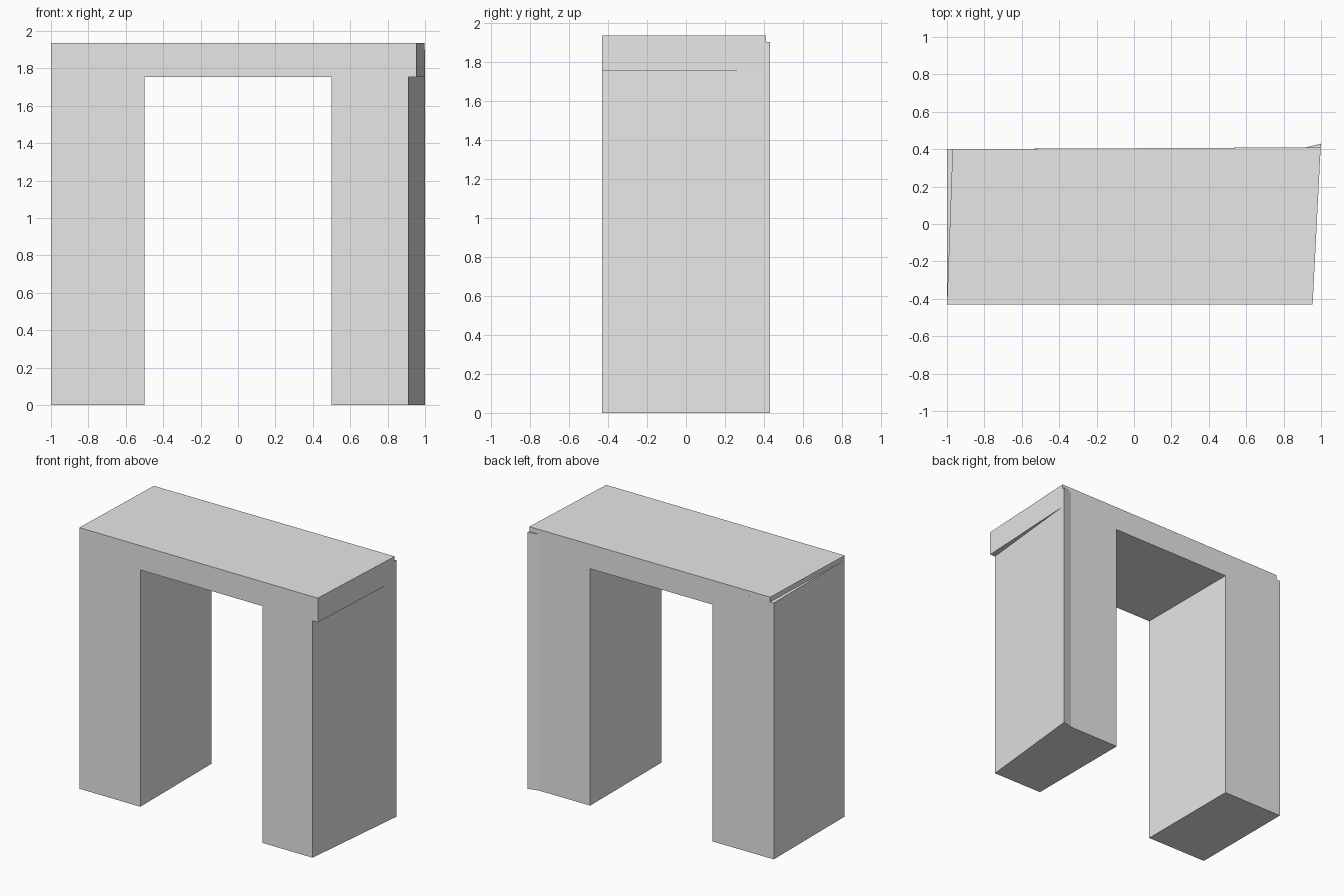
import bpy
import bmesh

default_cube = bpy.data.objects.get("Cube")
if default_cube:
    bpy.data.objects.remove(default_cube, do_unlink=True)

# One plain grey for the whole arch
GREY = (0.8, 0.8, 0.8, 1.0)
grey = bpy.data.materials.new("light_grey")
grey.use_nodes = True
grey.diffuse_color = GREY
grey.node_tree.nodes["Principled BSDF"].inputs["Base Color"].default_value = GREY

FRONT = -0.43


def back(x):
    """Depth of the slightly skewed back wall at a given x."""
    return 0.405 + 0.005 * x


def prism(name, outline, bottom, top):
    """Extrude a plan outline upwards into a flat-faced solid."""
    bm = bmesh.new()
    base = bm.faces.new([bm.verts.new((x, y, bottom)) for x, y in outline])
    extruded = bmesh.ops.extrude_face_region(bm, geom=[base])["geom"]
    upper = [v for v in extruded if isinstance(v, bmesh.types.BMVert)]
    bmesh.ops.translate(bm, verts=upper, vec=(0, 0, top - bottom))
    bmesh.ops.recalc_face_normals(bm, faces=bm.faces)
    mesh = bpy.data.meshes.new(name)
    bm.to_mesh(mesh)
    bm.free()
    mesh.materials.append(grey)
    obj = bpy.data.objects.new(name, mesh)
    bpy.context.collection.objects.link(obj)
    return obj


# Top slab, its ends slanting towards the back
prism("top_slab",
      [(-1, FRONT), (0.955, FRONT), (0.998, back(1)), (-0.97, back(-1))],
      1.755, 1.935)

# Straight leg on the -x side, rising just beyond the slab end
prism("right_leg",
      [(-1, FRONT), (-0.5, FRONT), (-0.5, back(-0.5)), (-1, back(-1))],
      0, 1.9)

# Leg on the +x side, with a slanted outer wall and flared back corner
prism("left_leg",
      [(0.5, FRONT), (0.912, FRONT), (1, 0.43), (0.92, back(0.92)), (0.5, back(0.5))],
      0, 1.9)
